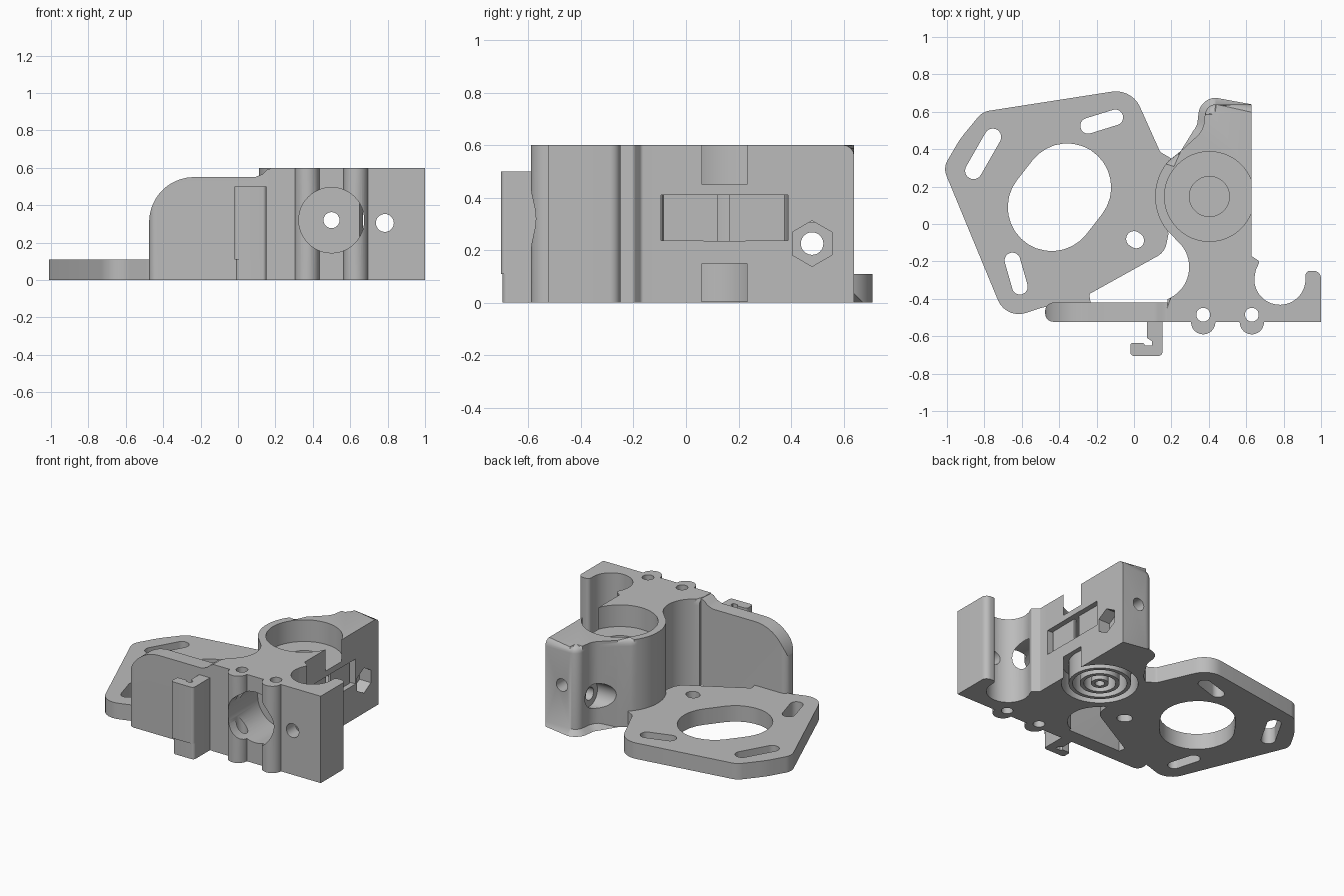
import bpy, bmesh
from math import sin, cos, radians, atan2, degrees, tan
from mathutils import Vector

if "Cube" in bpy.data.objects:
    bpy.data.objects.remove(bpy.data.objects["Cube"], do_unlink=True)

grey = bpy.data.materials.new("plain grey")
grey.use_nodes = True
grey.diffuse_color = (0.5, 0.5, 0.5, 1)
grey.node_tree.nodes["Principled BSDF"].inputs["Base Color"].default_value = grey.diffuse_color


def arc(cx, cy, r, start=0, end=360, n=16):
    """Points on an arc; a full circle does not repeat its first point."""
    steps = n if abs(end - start) == 360 else n - 1
    angles = [radians(start + (end - start) * i / steps) for i in range(n)]
    return [(cx + r * cos(a), cy + r * sin(a)) for a in angles]


def circle(cx, cy, r, n=48):
    return arc(cx, cy, r, n=n)


def capsule(a, b, r):
    d = degrees(atan2(b[1] - a[1], b[0] - a[0]))
    return arc(*b, r, d - 90, d + 90) + arc(*a, r, d + 90, d + 270)


def rounded(corners, n=8):
    """Polygon of (x, y, radius) corners with the corners filleted."""
    out = []
    for i, (x, y, r) in enumerate(corners):
        p = Vector((x, y))
        if not r:
            out.append((x, y))
            continue
        u = (Vector(corners[i - 1][:2]) - p).normalized()
        v = (Vector(corners[(i + 1) % len(corners)][:2]) - p).normalized()
        half = u.angle(v) / 2
        c = p + (u + v).normalized() * (r / sin(half))
        s, e = p + u * (r / tan(half)) - c, p + v * (r / tan(half)) - c
        a = degrees(atan2(s.y, s.x))
        sweep = (degrees(atan2(e.y, e.x)) - a + 180) % 360 - 180
        out += arc(c.x, c.y, r, a, a + sweep, n)
    return out


def prism(name, pts, lo, hi, axis="z", edit=None):
    place = {"x": lambda u, v, w: (w, u, v),
             "y": lambda u, v, w: (u, w, v),
             "z": lambda u, v, w: (u, v, w)}[axis]
    bm = bmesh.new()
    rings = [[bm.verts.new(place(u, v, w)) for u, v in pts] for w in (lo, hi)]
    for ring in rings:
        bm.faces.new(ring)
    for i in range(len(pts)):
        bm.faces.new((rings[0][i - 1], rings[0][i], rings[1][i], rings[1][i - 1]))
    if edit:
        edit(bm)
    bmesh.ops.recalc_face_normals(bm, faces=bm.faces)
    mesh = bpy.data.meshes.new(name)
    bm.to_mesh(mesh)
    bm.free()
    mesh.materials.append(grey)
    ob = bpy.data.objects.new(name, mesh)
    bpy.context.collection.objects.link(ob)
    return ob


def combine(ob, pts, lo, hi, axis="z", operation="DIFFERENCE"):
    """Cut (or trim) an object with a temporary prism."""
    tool = prism("cutter", pts, lo, hi, axis)
    tool.hide_render = True
    mod = ob.modifiers.new("cut", "BOOLEAN")
    mod.operation, mod.solver, mod.object = operation, "EXACT", tool
    bpy.context.view_layer.objects.active = ob
    bpy.ops.object.modifier_apply(modifier=mod.name)
    bpy.data.objects.remove(tool, do_unlink=True)


def box(x0, x1, y0, y1):
    return [(x0, y0), (x1, y0), (x1, y1), (x0, y1)]


HEIGHT, PLATE = 0.6, 0.11
BX, BY, BR = 0.403, 0.147, 0.24      # bearing bore

# Main body: bearing housing, front block and rod clip in one outline
housing = rounded([(0.627, 0.64, 0), (0.385, 0.64, 0.06), (0.37, 0.5, 0.12), (0.25, 0.39, 0)])
housing += arc(BX, BY, 0.29, 139, 218, 20) + arc(0.11, -0.23, 0.185, 48, -68, 20)
n_soft = len(housing)
front = [(0.175, -0.525)]
for x in (0.37, 0.63):
    front += arc(x, -0.525, 0.065, 180, 360)
clip = rounded([(1, -0.525, 0), (1, -0.25, 0.04), (0.917, -0.25, 0.025), (0.917, -0.29, 0)])
clip += arc(0.78, -0.295, 0.137, -4, -180, 24)
clip += rounded([(0.65, -0.25, 0), (0.672, -0.2, 0.015), (0.627, -0.17, 0.015), (0.627, -0.1, 0)], 4)


def soften(bm):
    # Rounded upper rim and chamfered lower back rim
    soft = {(round(x, 4), round(y, 4)) for x, y in housing}

    def rim(z, ymin):
        return [e for e in bm.edges
                if all(abs(v.co.z - z) < 1e-5 and v.co.y > ymin
                       and (round(v.co.x, 4), round(v.co.y, 4)) in soft for v in e.verts)]
    bmesh.ops.bevel(bm, geom=rim(HEIGHT, -1), offset=0.042, segments=4, profile=0.5,
                    affect="EDGES", clamp_overlap=False)
    bmesh.ops.bevel(bm, geom=rim(0, 0.4), offset=0.035, segments=1,
                    affect="EDGES", clamp_overlap=False)


body = prism("main_body", housing + front + clip, 0, HEIGHT, edit=soften)
cuts = [
    (circle(BX, BY, BR, 64), 0.45, 0.7, "z"),                    # upper bearing seat
    (circle(BX, BY, BR, 64), -0.1, 0.15, "z"),                   # lower bearing seat
    (circle(BX, BY, 0.107), 0.165, 0.5, "z"),                    # shaft hole
    (circle(BX, BY, BR - 0.002, 64), 0.235, 0.41, "z"),          # gear chamber
    (box(BX, 0.7, BY - 0.242, BY + 0.242), 0.236, 0.409, "z"),   # gear window
    (circle(0.5, 0.32, 0.175), -0.7, -0.25, "y"),                # front socket
    (circle(0.5, 0.32, 0.043, 24), -0.4, 0.8, "y"),              # feed path
    (circle(0.785, 0.305, 0.048, 24), -0.7, -0.3, "y"),          # clip screw hole
    (circle(0.48, 0.225, 0.043, 24), 0.1, 0.8, "x"),             # side bolt hole
    (arc(0.48, 0.225, 0.087, 90, 450, 6), 0.54, 0.8, "x"),       # hex nut pocket
    (circle(0.48, 0.225, 0.085, 32), 0.1, 0.4, "x"),             # bolt head recess
]
cuts += [(circle(x, -0.485, 0.037, 24), -0.1, 0.7, "z") for x in (0.37, 0.63)]
for pts, lo, hi, axis in cuts:
    combine(body, pts, lo, hi, axis)

# Thin print supports: window panels and rings under the lower seat
for side, y0, y1 in (("front", -0.085, 0.12), ("back", 0.165, 0.375)):
    prism("window_panel_" + side, box(0.575, 0.59, y0, y1), 0.232, 0.413)
for i, r in enumerate((0.195, 0.125, 0.055)):
    ring = prism("support_ring_%d" % (i + 1), circle(BX, BY, r), 0.002, 0.155)
    combine(ring, circle(BX, BY, r - 0.025), -0.1, 0.3)

# Motor plate
plate = prism("motor_plate", rounded([
    (-1.02, 0.3, 0.09), (-0.93, 0.455, 0.5), (-0.81, 0.6, 0.1), (-0.012, 0.724, 0.14),
    (0.14, 0.385, 0.03), (0.2, 0.35, 0), (0.15, 0.25, 0), (0.14, 0.15, 0), (0.15, 0.03, 0),
    (0.185, -0.05, 0), (0.165, -0.15, 0.1), (-0.24, -0.375, 0.015), (-0.23, -0.43, 0),
    (-0.46, -0.44, 0), (-0.5, -0.45, 0), (-0.685, -0.51, 0.12)]), 0, PLATE)
for pts in (capsule((-0.357, 0.196), (-0.44, 0.09), 0.235),
            capsule((-0.755, 0.465), (-0.858, 0.285), 0.045),
            capsule((-0.245, 0.525), (-0.1, 0.57), 0.042),
            capsule((-0.65, -0.195), (-0.61, -0.335), 0.042),
            capsule((0, -0.08), (0.012, -0.088), 0.042)):
    combine(plate, pts, -0.1, 0.3)

# Front wall joining plate and body
wall = prism("front_wall", rounded([
    (-0.475, 0, 0), (0.18, 0, 0), (0.18, HEIGHT - 0.002, 0), (0.155, 0.59, 0), (0.13, 0.565, 0),
    (0.09, 0.55, 0), (-0.475, 0.55, 0.24)], 20), -0.6, -0.3, "y")
combine(wall, rounded([(-0.475, -0.523, 0.045), (0.3, -0.523, 0), (0.3, -0.42, 0),
                       (-0.475, -0.42, 0.045)]), -0.1, 0.8, operation="INTERSECT")

# Cable hook with a slightly slimmer foot
hook = [(0.07, -0.52, 0), (0.07, -0.61, 0), (0.095, -0.625, 0), (0.095, -0.65, 0),
        (0.06, -0.65, 0), (0.05, -0.635, 0), (-0.02, -0.635, 0.015), (-0.02, -0.705, 0.02),
        (0.152, -0.705, 0.02), (0.152, -0.52, 0)]
prism("cable_hook", rounded(hook), PLATE, 0.5)
prism("cable_hook_foot", rounded([(max(x, -0.01), max(y, -0.698), r) for x, y, r in hook]), 0, PLATE)

for ob in bpy.context.scene.objects:
    ob.select_set(ob.type == "MESH")
bpy.context.view_layer.objects.active = body
bpy.ops.object.shade_smooth_by_angle(angle=radians(30))
